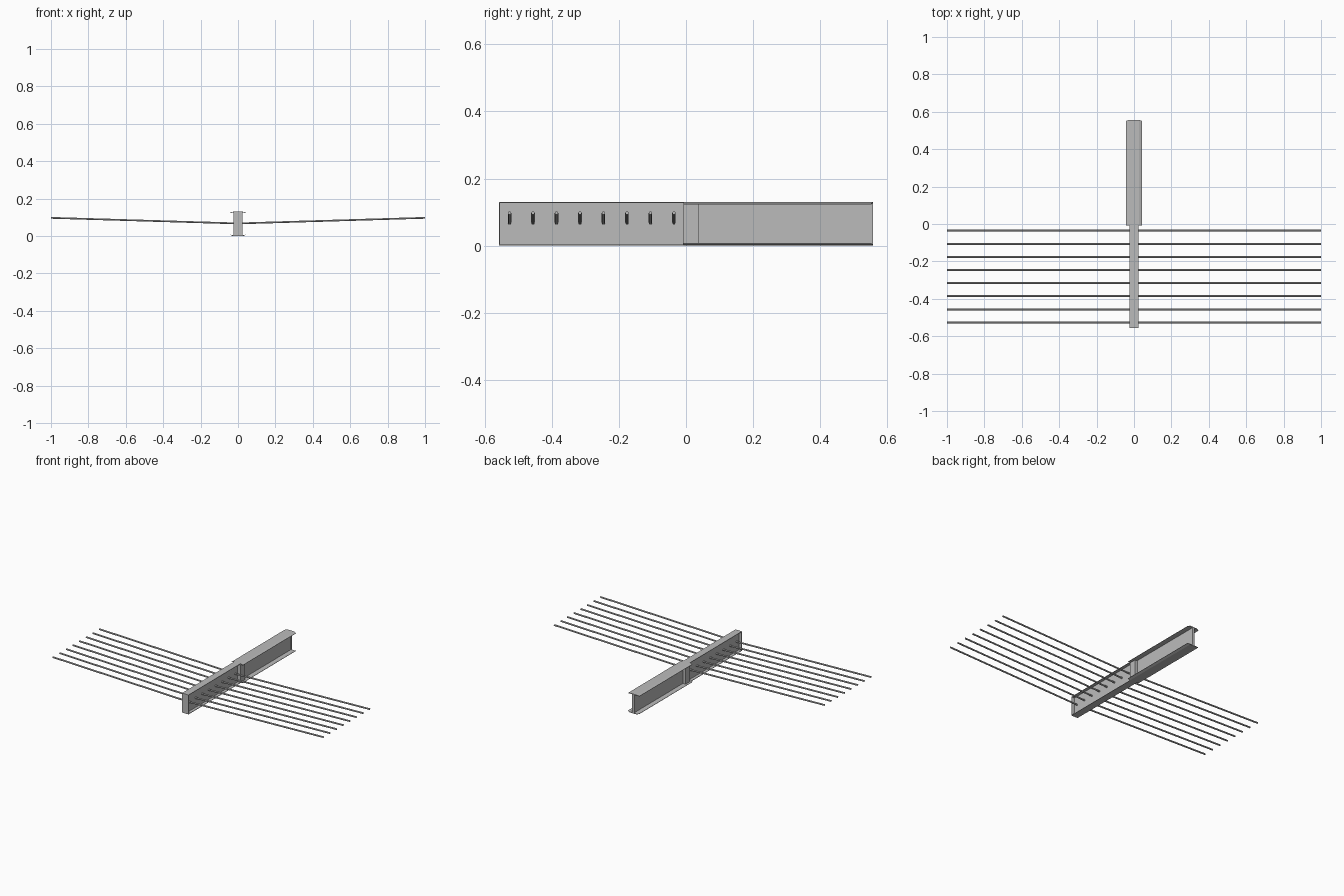
import bpy, math

if "Cube" in bpy.data.objects:
    bpy.data.objects.remove(bpy.data.objects["Cube"])

H = 0.13          # overall height of the beam
T = 0.003         # sheet thickness
Y0, Y1 = -0.557, 0.557

grey = bpy.data.materials.new("plain grey")
grey.diffuse_color = (0.5, 0.5, 0.5, 1)
grey.use_nodes = True
grey.node_tree.nodes["Principled BSDF"].inputs["Base Color"].default_value = grey.diffuse_color


def prism(name, start, end):
    """Join two matching rings of points into a closed solid."""
    n = len(start)
    faces = [list(range(n))[::-1], list(range(n, 2 * n))]
    faces += [(i, (i + 1) % n, (i + 1) % n + n, i + n) for i in range(n)]
    me = bpy.data.meshes.new(name)
    me.from_pydata(list(start) + list(end), [], faces)
    me.materials.append(grey)
    ob = bpy.data.objects.new(name, me)
    bpy.context.collection.objects.link(ob)
    # Make every normal point outwards
    import bmesh
    bm = bmesh.new()
    bm.from_mesh(me)
    bmesh.ops.recalc_face_normals(bm, faces=bm.faces)
    bm.to_mesh(me)
    bm.free()
    return ob


def box(name, x, y0, y1, z0, z1):
    ring = [(-x, y0), (x, y0), (x, y1), (-x, y1)]
    return prism(name, [(a, b, z0) for a, b in ring], [(a, b, z1) for a, b in ring])


# Central web and its end plates
box("web", 0.004, Y0 + T, Y1 - T, T, H - T)
box("front_end_plate", 0.024, Y0, Y0 + T, 0.0, H)
box("rear_end_plate", 0.008, 0.551, Y1, T, H - T)

# Flanges: narrow and flat in front, wide with drooping edges behind
profile = [(-0.042, 0.0055), (-0.026, 0.0), (0.026, 0.0), (0.042, 0.0055),
           (0.042, 0.0075), (0.026, 0.004), (-0.026, 0.004), (-0.042, 0.0075)]
for side, flip in (("bottom", False), ("top", True)):
    z0, z1 = (H - T, H) if flip else (0.0, T)
    box("front_flange_" + side, 0.024, Y0 + T, -0.008, z0, z1)
    ring = [(x, H - d if flip else d) for x, d in profile]
    prism("rear_flange_" + side,
          [(x, -0.008, z) for x, z in ring],
          [(x, 0.551 if abs(x) > 0.03 else Y1, z) for x, z in ring])

# Block joining the two halves
box("joint_block", 0.024, -0.009, 0.038, T, 0.122)

# Eight pairs of thin rods rising gently outwards
R, SIDES = 0.0053, 6
angles = [2 * math.pi * k / SIDES for k in range(SIDES)]
for i in range(8):
    y = -0.036 - 0.07 * i
    for s, label in ((-1, "left"), (1, "right")):
        rings = [[(x * s, y + R * math.cos(a), z + R * math.sin(a)) for a in angles]
                 for x, z in ((0.0, 0.0675), (1.0, 0.0975))]
        prism(f"{label}_rod_{i + 1}", *rings)
